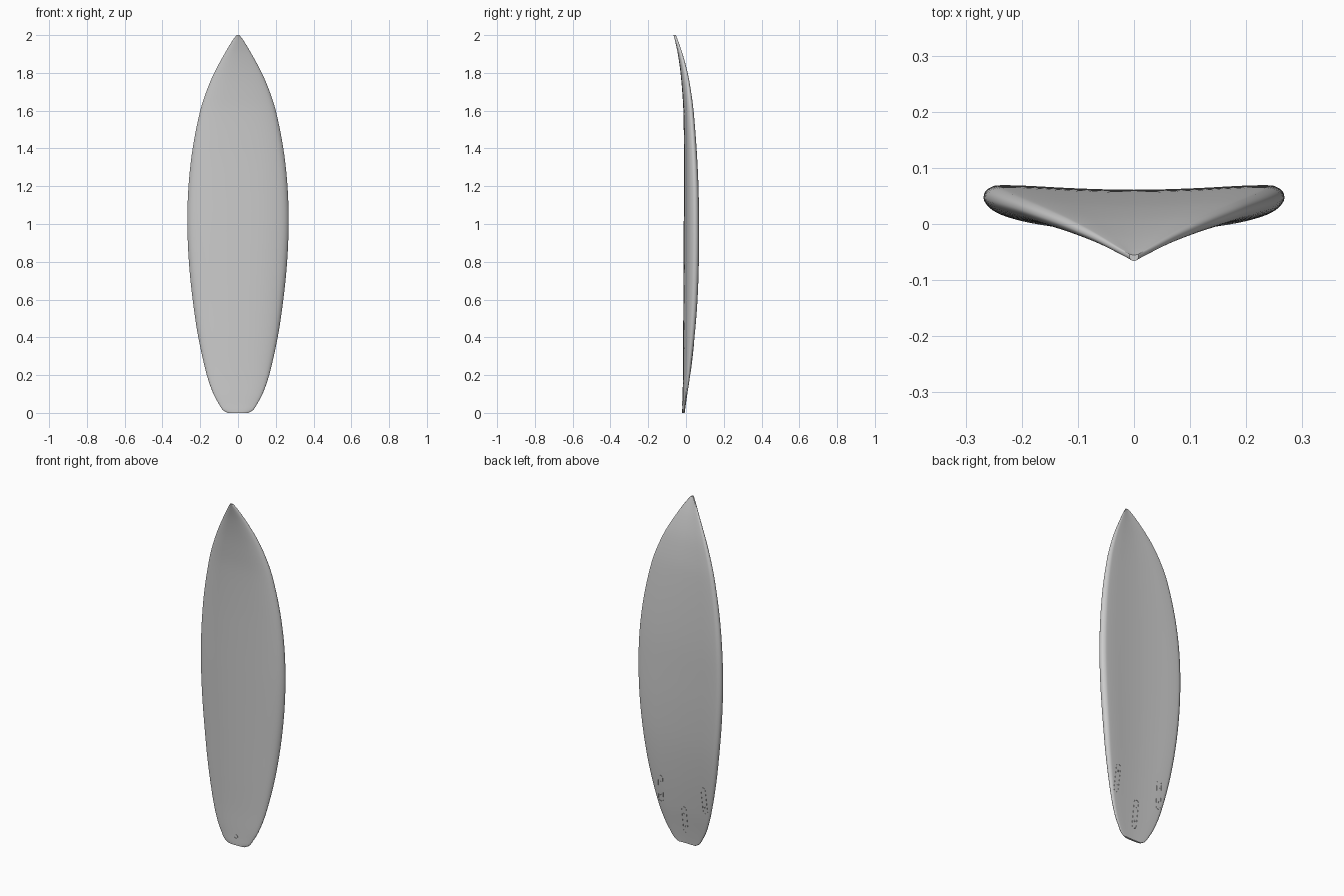
import bpy
import bmesh
import math
from mathutils import Vector

if "Cube" in bpy.data.objects:
    bpy.data.objects.remove(bpy.data.objects["Cube"], do_unlink=True)

# Stations along the board: height, half width, deck y, bottom edge y
STATIONS = [
    (0, .055, -.02, -.007), (.015, .08, -.02, -.005), (.045, .1, -.019, -.001),
    (.1, .13, -.018, .007), (.2, .165, -.016, .022), (.4, .21, -.015, .045),
    (.6, .24, -.014, .061), (.8, .26, -.013, .068), (1, .268, -.012, .069),
    (1.2, .262, -.011, .066), (1.4, .24, -.011, .056), (1.6, .2, -.014, .04),
    (1.7, .168, -.02, .027), (1.8, .126, -.029, .009), (1.9, .072, -.043, -.018),
    (1.97, .03, -.058, -.042), (2, .008, -.066, -.054),
]

# Half section from deck centre, round the rail, to the concave bottom centre:
# share of half width, share of thickness
SECTION = [
    (0, 0), (.25, .02), (.5, .08), (.7, .18), (.85, .31), (.94, .45), (.99, .62),
    (1, .75), (.985, .88), (.94, .975), (.88, 1), (.7, .985), (.45, .94),
    (.2, .91), (0, .9),
]


def spline(rows, t):
    """Smooth curve through rows of (key, value, value...)."""
    last = len(rows) - 1
    i = next((k for k in range(last) if t <= rows[k + 1][0]), last - 1)

    def slope(k, c):
        a, b = rows[max(k - 1, 0)], rows[min(k + 1, last)]
        return (b[c] - a[c]) / (b[0] - a[0])

    p, q = rows[i], rows[i + 1]
    h = q[0] - p[0]
    s = (t - p[0]) / h
    result = []
    for c in range(1, len(p)):
        m, n = slope(i, c) * h, slope(i + 1, c) * h
        d = q[c] - p[c]
        result.append(p[c] + s * (m + s * (3 * d - 2 * m - n + s * (m + n - 2 * d))))
    return result


section_rows = [(i, u, v) for i, (u, v) in enumerate(SECTION)]
steps = 3 * (len(SECTION) - 1)
half = [spline(section_rows, i / 3) for i in range(steps + 1)]
half[0][0] = half[-1][0] = 0
loop = half + [(-u, v) for u, v in reversed(half[1:-1])]


def surface_y(x, z, side):
    """Depth of the board skin: side 1 is the bottom, -1 the deck."""
    width, deck, bottom = spline(STATIONS, z)
    u = abs(x) / width
    path = list(reversed(half)) if side > 0 else half
    for (a, va), (b, vb) in zip(path, path[1:]):
        if a <= u <= b:
            v = va + (vb - va) * (u - a) / max(b - a, 1e-6)
            return deck + (bottom - deck) * v
    return bottom


def material(name, colour):
    mat = bpy.data.materials.new(name)
    mat.use_nodes = True
    mat.diffuse_color = colour
    shader = next(n for n in mat.node_tree.nodes if n.type == 'BSDF_PRINCIPLED')
    shader.inputs["Base Color"].default_value = colour
    return mat


grey = material("light grey", (.6, .6, .6, 1))


def finish(name, bm, angle):
    bmesh.ops.recalc_face_normals(bm, faces=bm.faces)
    mesh = bpy.data.meshes.new(name)
    bm.to_mesh(mesh)
    bm.free()
    mesh.materials.append(grey)
    obj = bpy.data.objects.new(name, mesh)
    bpy.context.collection.objects.link(obj)
    bpy.ops.object.select_all(action='DESELECT')
    obj.select_set(True)
    bpy.context.view_layer.objects.active = obj
    bpy.ops.object.shade_smooth_by_angle(angle=math.radians(angle))
    return obj


def bridge(bm, a, b):
    for i in range(len(a)):
        j = (i + 1) % len(a)
        bm.faces.new((a[i], a[j], b[j], b[i]))


# Board: sections lofted from tail to nose
def build_board():
    bm = bmesh.new()
    heights = []
    for p, q in zip(STATIONS, STATIONS[1:]):
        count = 3 if q[0] - p[0] < .15 else 6
        heights += [p[0] + (q[0] - p[0]) * k / count for k in range(count)]
    heights.append(STATIONS[-1][0])
    rings = []
    for z in heights:
        width, deck, bottom = spline(STATIONS, z)
        rings.append([bm.verts.new((u * width, deck + (bottom - deck) * v, z))
                      for u, v in loop])
    for a, b in zip(rings, rings[1:]):
        bridge(bm, a, b)
    bm.faces.new(rings[0])
    bm.faces.new(rings[-1])
    finish("board", bm, 40)


# Raised rim with round ends, laid on the skin of the board
def build_rim(name, x, z, radius, length, side=1, turn=0, wall=.003):
    straight = max(length / 2 - radius, 0)

    def outline(r):
        arc = [math.pi * k / 8 for k in range(9)]
        pts = [(r * math.cos(a), r * math.sin(a) + straight) for a in arc]
        if straight:
            pts += [(-r, straight * k / 4) for k in (3, 2, 1, 0, -1, -2, -3)]
            pts += [(-px, -pz) for px, pz in pts]
        else:
            pts = pts[:-1] + [(-px, -pz) for px, pz in pts[:-1]]
        return [Vector(p) for p in pts]

    bm = bmesh.new()
    loops = []
    for r, lift in ((radius, -.002), (radius, .0015),
                    (radius - wall, .0015), (radius - wall, -.002)):
        verts = []
        for p in outline(r):
            px = x + p.x * math.cos(turn) - p.y * math.sin(turn)
            pz = z + p.x * math.sin(turn) + p.y * math.cos(turn)
            verts.append(bm.verts.new((px, surface_y(px, pz, side) + side * lift, pz)))
        loops.append(verts)
    for i in range(4):
        bridge(bm, loops[i], loops[(i + 1) % 4])
    finish(name, bm, 30)


build_board()

# Three fin boxes on the bottom, each with two screw rims
for name, x, z, turn in (("centre", 0, .145, 0), ("left", .14, .3, .04),
                         ("right", -.14, .3, -.04)):
    build_rim(name + "_fin_box", x, z, .016, .16, turn=turn)
    for label, offset in (("upper", .04), ("lower", -.04)):
        build_rim(f"{name}_{label}_screw", x - offset * math.sin(turn), z + offset,
                  .005, .01, turn=turn, wall=.002)

# Leash plug on the deck near the tail
build_rim("leash_plug", 0, .05, .012, .024, side=-1)
